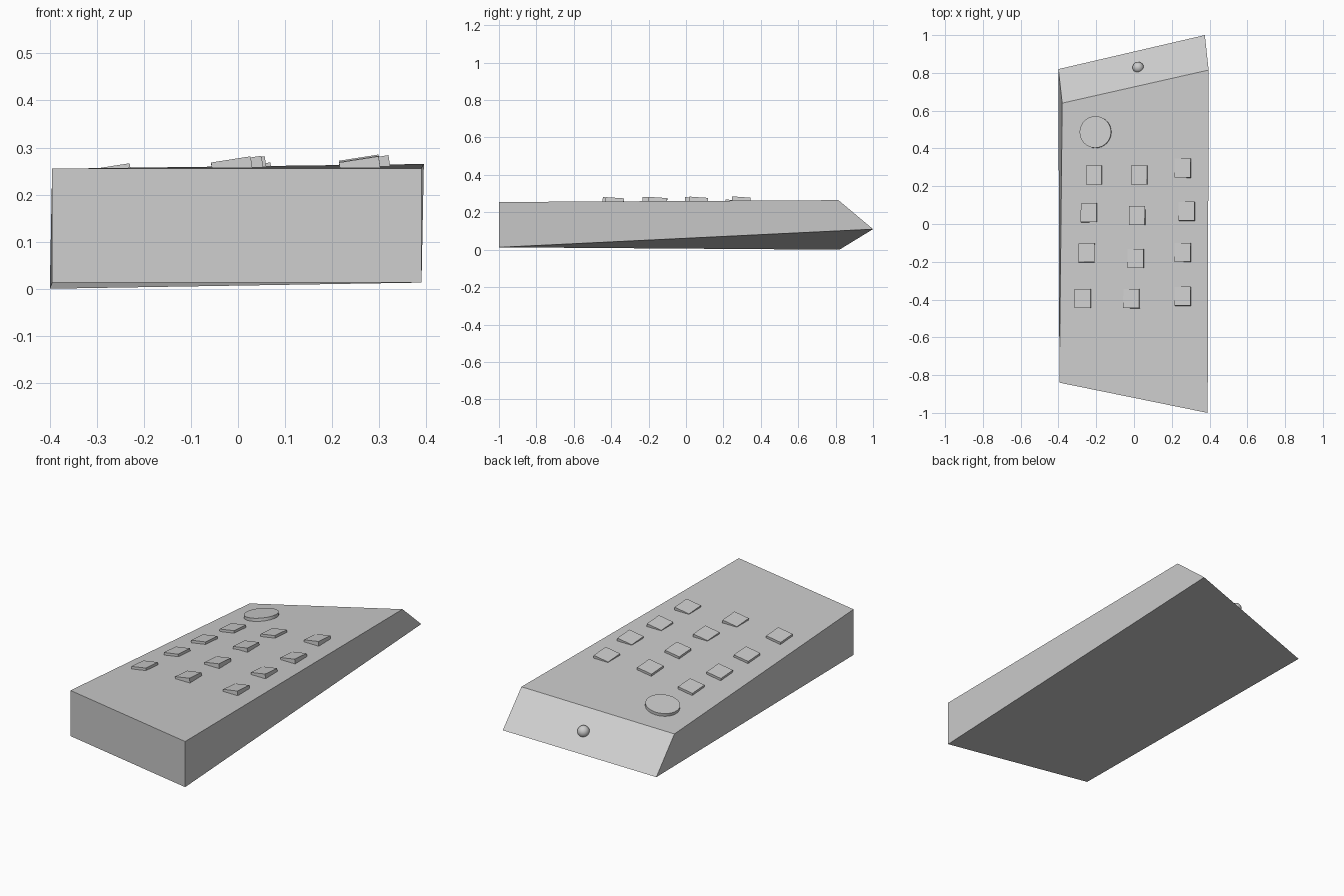
import bpy, bmesh
from mathutils import Vector

if "Cube" in bpy.data.objects:
    bpy.data.objects.remove(bpy.data.objects["Cube"])

# --- skewed, slightly twisted body: front/back, left/right, bottom/top corners ---
flb, frb = (-0.395, -0.84, 0.013), (0.39, -1.0, 0.013)
blb, brb = (-0.4, 0.82, 0.0), (0.375, 1.0, 0.11)
flt, frt = (-0.395, -0.84, 0.255), (0.39, -1.0, 0.255)
blt, brt = (-0.38, 0.64, 0.155), (0.395, 0.815, 0.265)

mesh = bpy.data.meshes.new("body")
mesh.from_pydata(
    [flb, frb, brb, blb, flt, frt, brt, blt], [],
    [(4, 5, 6, 7),   # top, folds front-left to back-right
     (1, 0, 3, 2),   # bottom, folds front-right to back-left
     (0, 1, 5, 4),   # front
     (1, 2, 6, 5),   # right
     (2, 3, 7, 6),   # sloped back
     (3, 0, 4, 7)])  # left
body = bpy.data.objects.new("body", mesh)
bpy.context.collection.objects.link(body)

# --- slope of the left half of the top, shared by all controls ---
normal = (Vector(brt) - Vector(flt)).cross(Vector(blt) - Vector(flt)).normalized()
tilt = Vector((0, 0, 1)).rotation_difference(normal).to_euler()


def top_z(x, y):
    """Height of the folded top surface."""
    o = Vector(flt)
    left = o.z - (normal.x * (x - o.x) + normal.y * (y - o.y)) / normal.z
    right = 0.255 + 0.0055 * (y + 1.0)
    return min(left, right)


def place(ob, name, x, y, rise, depth):
    ob.name = name
    ob.rotation_euler = tilt
    top = Vector((x, y, top_z(x, y) + rise))
    ob.location = top - normal * depth / 2


# --- keypad buttons, three columns of four ---
columns = {
    "left": [(-0.213, 0.26), (-0.24, 0.06), (-0.252, -0.152), (-0.272, -0.395)],
    "middle": [(0.027, 0.26), (0.015, 0.045), (0.008, -0.182), (-0.015, -0.395)],
    "right": [(0.257, 0.296), (0.278, 0.068), (0.257, -0.15), (0.257, -0.382)],
}
for side, spots in columns.items():
    for i, (x, y) in enumerate(spots):
        bpy.ops.mesh.primitive_cube_add(size=1)
        ob = bpy.context.object
        for v in ob.data.vertices:
            v.co = (v.co.x * 0.085, v.co.y * 0.1, v.co.z * 0.03)
        place(ob, f"button_{side}_{i + 1}", x, y, 0.013, 0.03)

# --- round power button ---
bpy.ops.mesh.primitive_cylinder_add(vertices=32, radius=0.084, depth=0.03)
power = bpy.context.object
place(power, "power_button", -0.205, 0.487, 0.016, 0.03)
bpy.ops.object.shade_smooth_by_angle()

# --- signal bulb on the sloped back ---
bpy.ops.mesh.primitive_uv_sphere_add(segments=24, ring_count=12, radius=0.03,
                                     location=(0.022, 0.828, 0.133))
bulb = bpy.context.object
bulb.name = "signal_bulb"
bpy.ops.object.shade_smooth()
